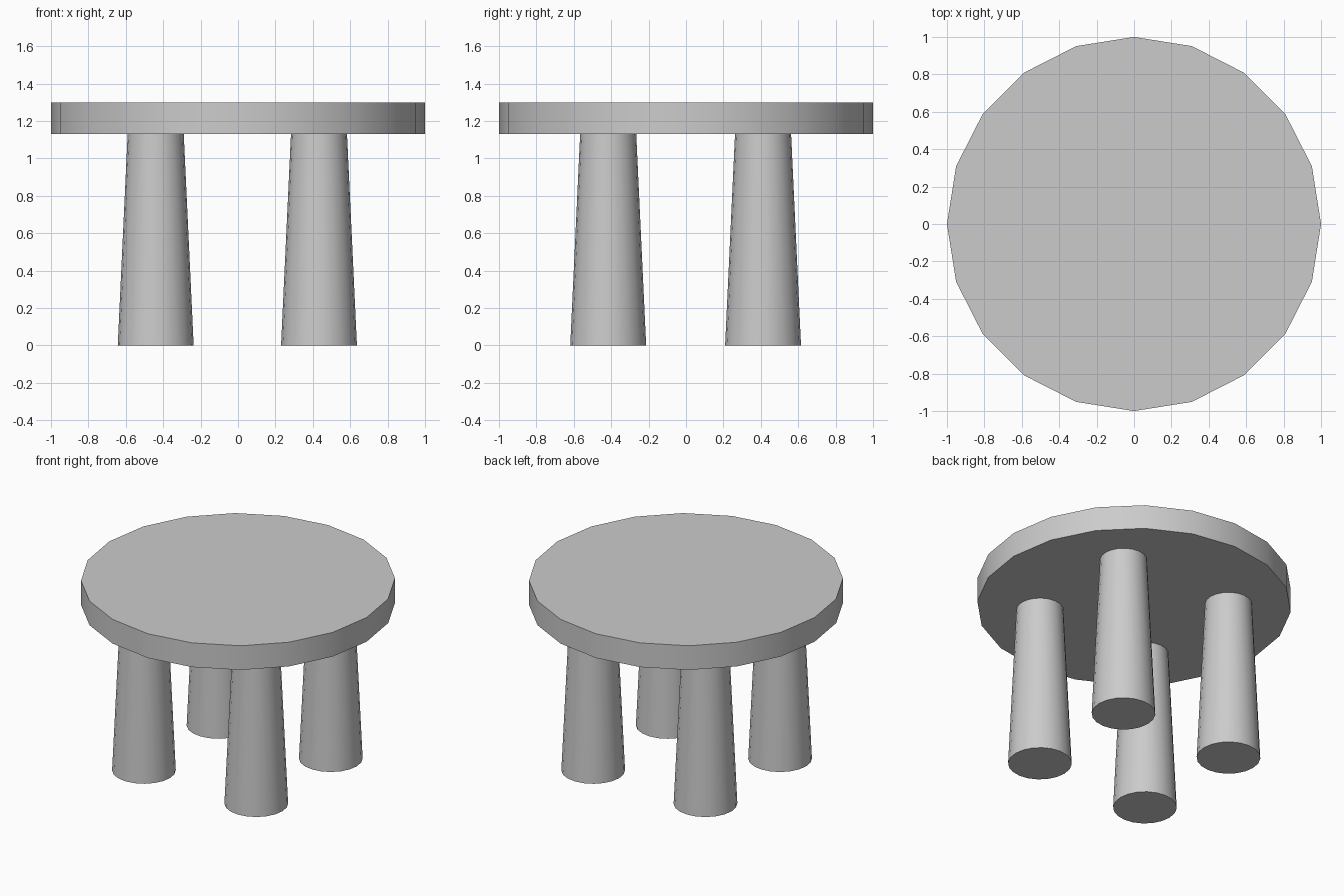
import bpy
import math

if "Cube" in bpy.data.objects:
    bpy.data.objects.remove(bpy.data.objects["Cube"])


def shade(obj, name):
    obj.name = name
    bpy.ops.object.shade_smooth_by_angle(angle=math.radians(35))


# Round tabletop with a 20-sided rim
bpy.ops.mesh.primitive_cylinder_add(vertices=20, radius=1.0, depth=0.17,
                                    location=(0, 0, 1.215))
shade(bpy.context.object, "tabletop")

# Four legs, wider at the floor
LEG_HEIGHT = 1.13
for side, x in (("left", -0.44), ("right", 0.433)):
    for end, y in (("front", -0.416), ("back", 0.412)):
        bpy.ops.mesh.primitive_cone_add(vertices=20, radius1=0.203, radius2=0.15,
                                        depth=LEG_HEIGHT,
                                        location=(x, y, LEG_HEIGHT / 2))
        shade(bpy.context.object, f"{end}_{side}_leg")
